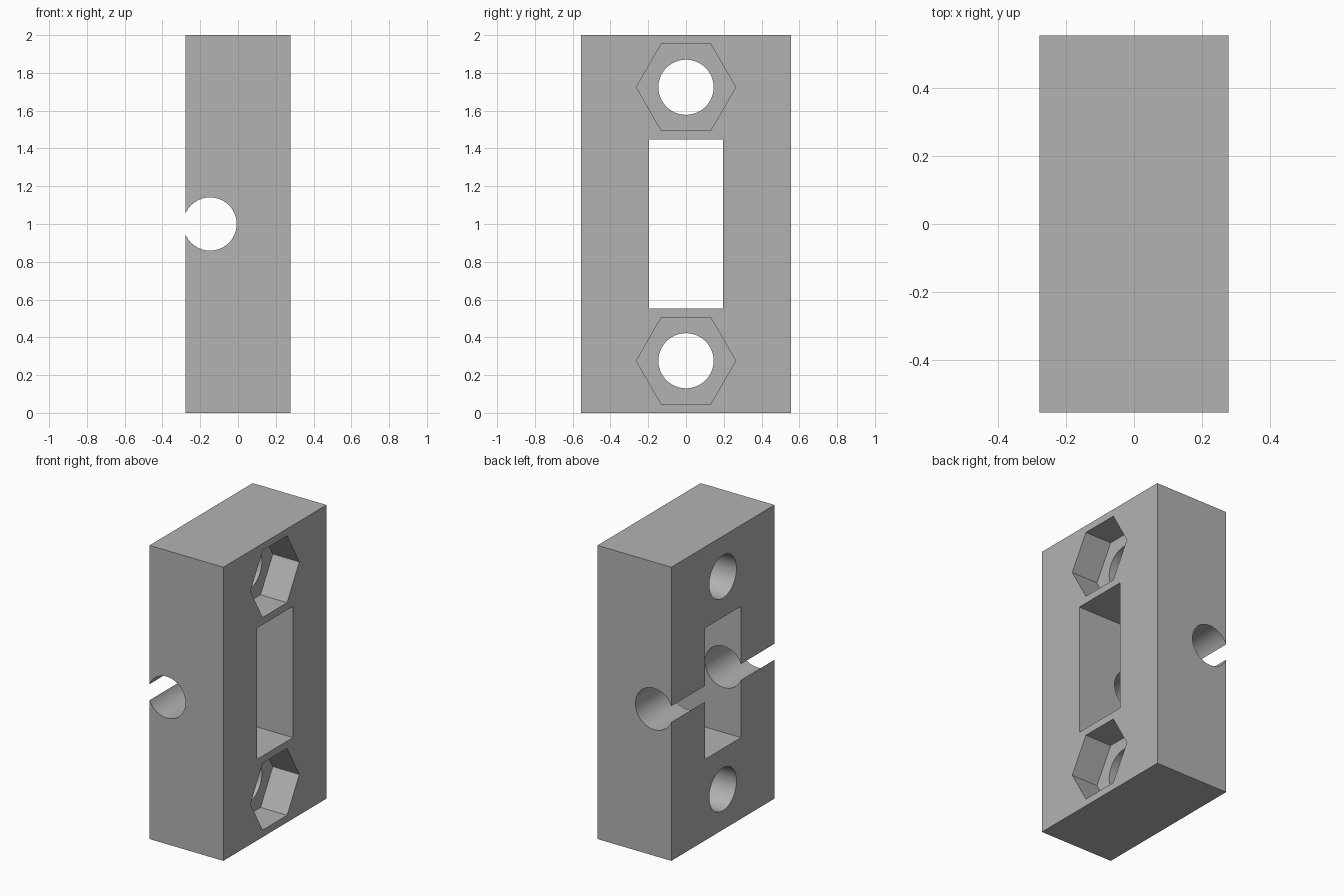
import bpy
import bmesh
import math
from mathutils import Matrix, Vector

HX, HY, HEIGHT = 0.278, 0.555, 2.0
MID = HEIGHT / 2
BOLT_OFFSET = 0.724
POCKET_DEPTH = 0.2

cube = bpy.data.objects.get("Cube")
if cube:
    bpy.data.objects.remove(cube, do_unlink=True)

grey = bpy.data.materials.new("plain_grey")
grey.use_nodes = True
colour = (0.45, 0.45, 0.45, 1)
grey.diffuse_color = colour
grey.node_tree.nodes["Principled BSDF"].inputs["Base Color"].default_value = colour


def finish(name, bm):
    mesh = bpy.data.meshes.new(name)
    bm.to_mesh(mesh)
    bm.free()
    mesh.materials.append(grey)
    obj = bpy.data.objects.new(name, mesh)
    bpy.context.scene.collection.objects.link(obj)
    return obj


def box(name, size, centre):
    bm = bmesh.new()
    bmesh.ops.create_cube(bm, size=1, matrix=Matrix.Translation(centre) @ Matrix.Diagonal((*size, 1)))
    return finish(name, bm)


def prism(name, sides, radius, length, centre, axis):
    """Regular prism lying along the X or Y axis."""
    turn = Matrix.Rotation(math.pi / 2, 4, "Y" if axis == "X" else "X")
    bm = bmesh.new()
    bmesh.ops.create_cone(bm, cap_ends=True, segments=sides, radius1=radius, radius2=radius,
                          depth=length, matrix=Matrix.Translation(centre) @ turn)
    return finish(name, bm)


# Solid block
block = box("mounting_block", (2 * HX, 2 * HY, HEIGHT), Vector((0, 0, MID)))

# Cable channel, open along the right side, and the rectangular window
cutters = [
    prism("channel_cutter", 64, 0.141, 2 * HY + 0.2, Vector((-0.148, 0, MID)), "Y"),
    box("window_cutter", (1, 0.39, 0.894), Vector((0, 0, MID))),
]

# Bolt holes with hexagonal nut pockets on the left side
for label, sign in (("lower", -1), ("upper", 1)):
    z = MID + sign * BOLT_OFFSET
    cutters.append(prism(label + "_bolt_cutter", 64, 0.146, 1, Vector((0, 0, z)), "X"))
    cutters.append(prism(label + "_nut_cutter", 6, 0.263, 2 * POCKET_DEPTH, Vector((HX, 0, z)), "X"))

for cutter in cutters:
    cutter.hide_render = True
    mod = block.modifiers.new(cutter.name, "BOOLEAN")
    mod.operation = "DIFFERENCE"
    mod.solver = "EXACT"
    mod.object = cutter

# Bake the cuts, then drop the cutters
bpy.context.view_layer.update()
result = bpy.data.meshes.new_from_object(block.evaluated_get(bpy.context.evaluated_depsgraph_get()))
block.modifiers.clear()
block.data = result
for cutter in cutters:
    bpy.data.objects.remove(cutter, do_unlink=True)

# Smooth bores with crisp edges
bpy.ops.object.select_all(action="DESELECT")
block.select_set(True)
bpy.context.view_layer.objects.active = block
bpy.ops.object.shade_smooth_by_angle(angle=math.radians(30))
